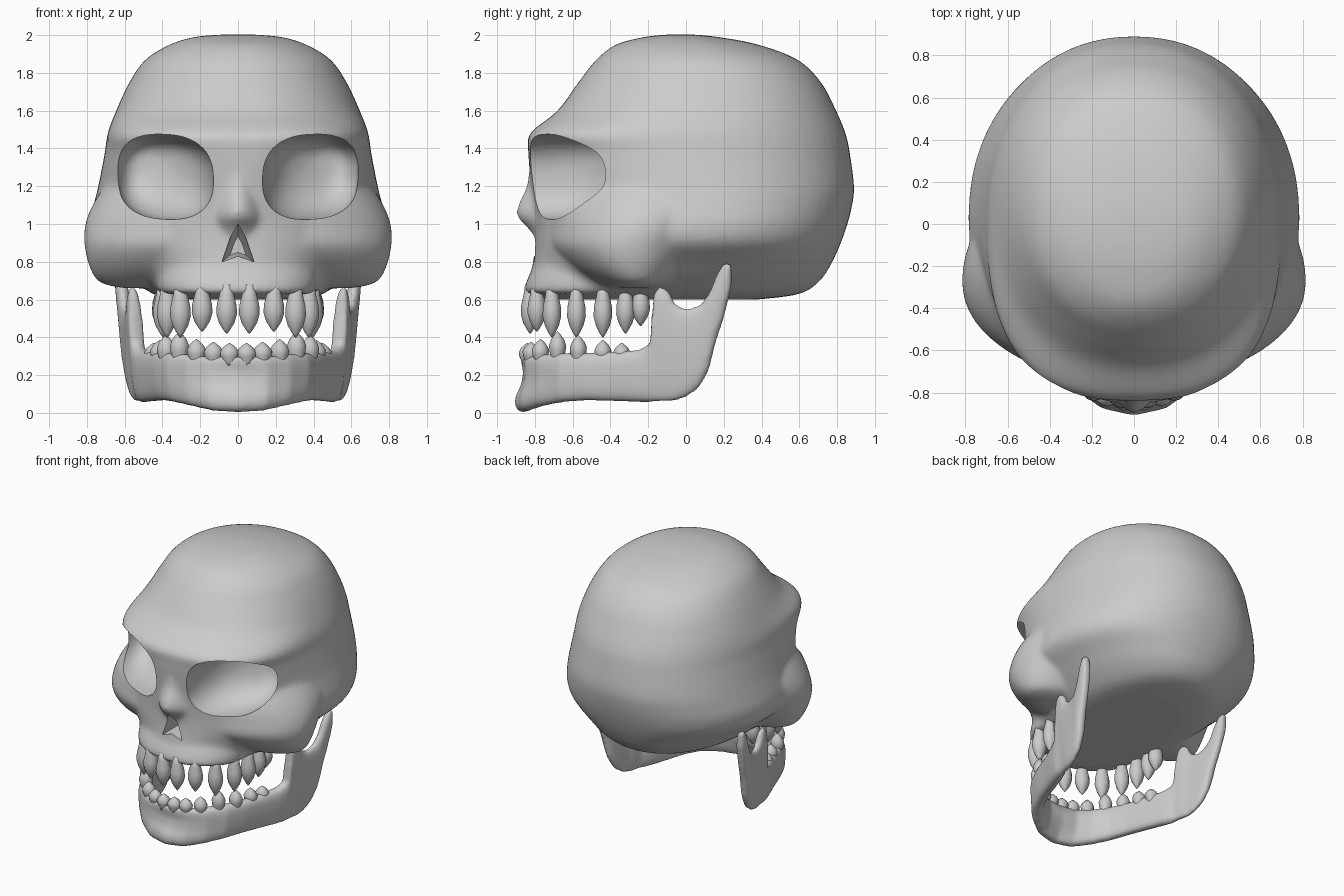
import bpy, bmesh, math
from mathutils import Vector


def loft(bm, rings):
    # skin closed rings of points and cap both ends
    vs = [[bm.verts.new(p) for p in r] for r in rings]
    n = len(vs[0])
    for a, b in zip(vs, vs[1:]):
        for i in range(n):
            bm.faces.new((a[i], a[(i + 1) % n], b[(i + 1) % n], b[i]))
    bm.faces.new(vs[0][::-1])
    bm.faces.new(vs[-1])


def oval(cx, cy, z, rx, ry, n, e=2.0, back=None):
    # superellipse; e squares the front half, back the rear half
    pts = []
    for i in range(n):
        c, s = math.cos(2 * math.pi * i / n), math.sin(2 * math.pi * i / n)
        k = 2 / (back if back and s > 0 else e)
        pts.append((cx + rx * math.copysign(abs(c) ** k, c),
                    cy + ry * math.copysign(abs(s) ** k, s), z))
    return pts


def spline(rows, steps=5):
    # smooth in-between rows through the given ones
    out = []
    for i in range(len(rows) - 1):
        a, b, c, d = (rows[min(max(i + k, 0), len(rows) - 1)] for k in (-1, 0, 1, 2))
        for j in range(steps):
            t = j / steps
            out.append([q + 0.5 * t * (r - p + t * (2 * p - 5 * q + 4 * r - s + t * (3 * (q - r) + s - p)))
                        for p, q, r, s in zip(a, b, c, d)])
    return out + [list(rows[-1])]


def stack(bm, rows, n=64, back=2.15):
    # rows: height, half width, front y, back y, front squareness
    loft(bm, [oval(0, (f + b) / 2, z, w, (b - f) / 2, n, e, back) for z, w, f, b, e in spline(rows)])


def finish(bm, name):
    bmesh.ops.recalc_face_normals(bm, faces=bm.faces)
    me = bpy.data.meshes.new(name)
    bm.to_mesh(me)
    bm.free()
    for p in me.polygons:
        p.use_smooth = True
    ob = bpy.data.objects.new(name, me)
    bpy.context.collection.objects.link(ob)
    return ob


def apply_mod(ob, kind, **props):
    m = ob.modifiers.new(kind, kind)
    for k, v in props.items():
        setattr(m, k, v)
    bpy.context.view_layer.objects.active = ob
    bpy.ops.object.modifier_apply(modifier=m.name)


bm = bmesh.new()
# Braincase and face
stack(bm, [
    (0.60, 0.34, -0.74, 0.38, 2), (0.63, 0.45, -0.83, 0.60, 2), (0.70, 0.55, -0.83, 0.71, 2),
    (0.80, 0.66, -0.81, 0.775, 2), (0.90, 0.765, -0.80, 0.82, 2), (1.00, 0.785, -0.80, 0.855, 2),
    (1.10, 0.765, -0.81, 0.88, 2), (1.20, 0.74, -0.82, 0.89, 2.1), (1.38, 0.705, -0.835, 0.867, 2.4),
    (1.48, 0.69, -0.825, 0.845, 2.7), (1.60, 0.645, -0.68, 0.795, 2.3), (1.75, 0.575, -0.57, 0.715, 2.1),
    (1.87, 0.49, -0.475, 0.59, 2.1), (1.95, 0.36, -0.37, 0.38, 2), (1.99, 0.23, -0.22, 0.17, 2),
    (2.003, 0.08, -0.1, 0.04, 2)])
# Cheekbones
stack(bm, [
    (0.66, 0.60, -0.44, -0.10, 2), (0.69, 0.73, -0.52, -0.02, 2), (0.77, 0.785, -0.65, 0.07, 2),
    (0.88, 0.812, -0.75, 0.17, 2), (0.98, 0.812, -0.76, 0.26, 2), (1.08, 0.78, -0.76, 0.35, 2),
    (1.20, 0.71, -0.72, 0.38, 2)])
# Upper tooth ridge
stack(bm, [(0.63, 0.40, -0.845, -0.16, 2.2), (0.66, 0.425, -0.855, -0.13, 2.2),
           (0.74, 0.43, -0.825, -0.11, 2.2), (0.84, 0.41, -0.77, -0.11, 2.2)])
# Nasal bone
stack(bm, [(0.92, 0.11, -0.80, -0.65, 1.7), (0.98, 0.12, -0.84, -0.65, 1.6), (1.04, 0.12, -0.895, -0.65, 1.5),
           (1.10, 0.11, -0.89, -0.65, 1.5), (1.20, 0.09, -0.845, -0.65, 1.6), (1.34, 0.07, -0.825, -0.65, 1.6)])
skull = finish(bm, "skull")
apply_mod(skull, "REMESH", mode="VOXEL", voxel_size=0.016, use_smooth_shade=True)
apply_mod(skull, "SMOOTH", factor=0.5, iterations=12)

# Eye socket and nose cutters
bm = bmesh.new()
for s in (-1, 1):
    rings = []
    for d, k in ((-0.6, 1.0), (-0.06, 1.0), (0.0, 0.99), (0.06, 0.96), (0.11, 0.91), (0.16, 0.83), (0.2, 0.74),
                 (0.24, 0.6), (0.265, 0.4), (0.28, 0.1)):
        ring = []
        for x, z, _ in oval(0, 0, 0, 0.258 * k, 0.225 * k, 64, 2.45):
            z += 0.04 * x + 0.09 * (1 - k)
            ring.append((s * (0.387 + x + 0.03 * z), -0.63 + d + 0.6 * x, 1.25 + z))
        rings.append(ring)
    loft(bm, rings)
outline = ((-0.085, 0.80), (0, 0.83), (0.085, 0.80), (0.04, 0.93), (0, 1.0), (-0.04, 0.93))
loft(bm, [[(x * k, y, 0.87 + (z - 0.87) * k) for x, z in outline] for y, k in ((-1.0, 1), (-0.78, 1), (-0.66, 0.5))])
cutter = finish(bm, "socket_cutter")
cutter.hide_render = True
apply_mod(skull, "BOOLEAN", object=cutter, operation="DIFFERENCE", solver="EXACT")
bpy.data.objects.remove(cutter)
skull.data.set_sharp_from_angle(angle=math.radians(40))

# Lower jaw: upright sections along half the arch (x, y, top, bottom, thickness)
half = [
    (0.00, -0.84, 0.30, 0.00, 0.10), (0.14, -0.82, 0.30, 0.01, 0.10), (0.25, -0.75, 0.31, 0.035, 0.10),
    (0.34, -0.65, 0.32, 0.055, 0.10), (0.40, -0.52, 0.32, 0.065, 0.10), (0.45, -0.38, 0.325, 0.06, 0.10),
    (0.50, -0.25, 0.335, 0.055, 0.10), (0.525, -0.185, 0.37, 0.055, 0.09), (0.53, -0.17, 0.64, 0.055, 0.085),
    (0.535, -0.14, 0.675, 0.055, 0.08), (0.545, -0.09, 0.65, 0.055, 0.08), (0.555, -0.06, 0.58, 0.06, 0.075),
    (0.565, 0.00, 0.55, 0.08, 0.075), (0.575, 0.07, 0.57, 0.13, 0.075), (0.585, 0.12, 0.63, 0.22, 0.075),
    (0.59, 0.16, 0.73, 0.38, 0.07), (0.595, 0.20, 0.80, 0.50, 0.07), (0.60, 0.24, 0.79, 0.66, 0.06)]
full = [(-x, y, t, b, w) for x, y, t, b, w in half[:0:-1]] + half
bm = bmesh.new()
rings = []
for i, (x, y, t, b, w) in enumerate(full):
    p, q = full[max(i - 1, 0)], full[min(i + 1, len(full) - 1)]
    d = Vector((q[0] - p[0], q[1] - p[1])).normalized()
    ring = []
    for u, v, _ in oval(0, 0, 0, w / 2, (t - b) / 2, 20, 2.8):
        z = (t + b) / 2 + v
        chin = 0.028 * max(0, 1 - abs(x) / 0.35) * math.cos((z - 0.04) * 20)
        lean = 0.06 * (z - 0.3) * min(1, abs(x) / 0.5) * (1 if x > 0 else -1)
        ring.append((x - d.y * u + lean, y + d.x * u - chin, z))
    rings.append(ring)
loft(bm, rings)
jaw = finish(bm, "lower_jaw")
apply_mod(jaw, "REMESH", mode="VOXEL", voxel_size=0.014, use_smooth_shade=True)
apply_mod(jaw, "SMOOTH", factor=0.5, iterations=10)


# Teeth: leaf-shaped pegs on each side (x, y, tip height)
def teeth(name, root, radius, spots):
    bm = bmesh.new()
    for s in (-1, 1):
        for x, y, tip in spots:
            loft(bm, [oval(s * x, y, root + (tip - root) * t, radius * k, radius * k * 0.9, 12)
                      for t, k in ((0, 0.55), (0.2, 0.7), (0.42, 0.95), (0.6, 1.0), (0.78, 0.75), (0.92, 0.35), (1, 0.06))])
    finish(bm, name)


teeth("upper_teeth", 0.68, 0.055, [
    (0.06, -0.825, 0.42), (0.19, -0.79, 0.43), (0.305, -0.71, 0.40), (0.375, -0.58, 0.40),
    (0.395, -0.44, 0.40), (0.40, -0.32, 0.42), (0.40, -0.24, 0.46)])
teeth("lower_teeth", 0.25, 0.05, [
    (0.045, -0.84, 0.37), (0.13, -0.82, 0.375), (0.22, -0.77, 0.39), (0.31, -0.68, 0.43),
    (0.38, -0.57, 0.41), (0.415, -0.44, 0.385), (0.445, -0.34, 0.37)])
